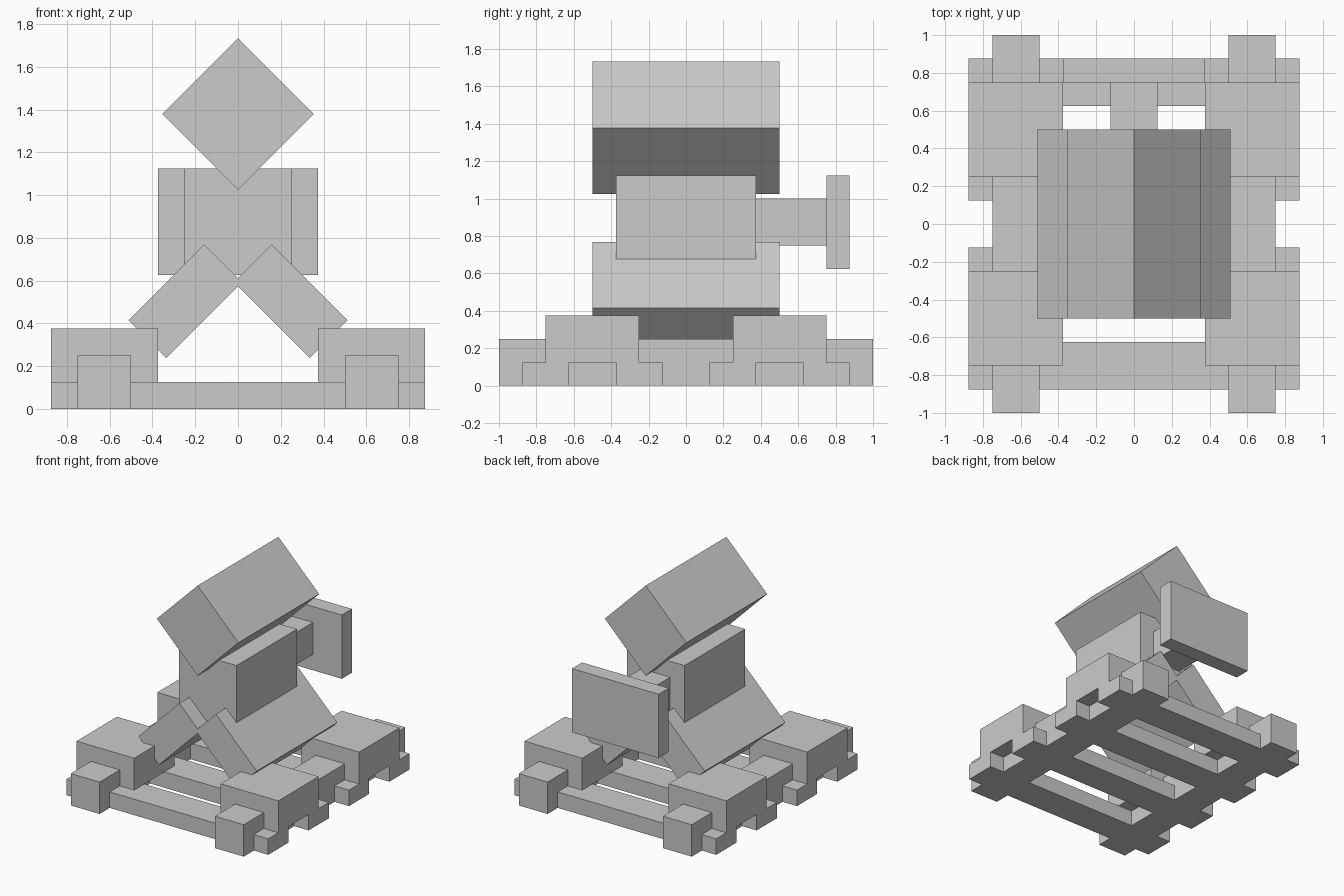
import bpy, math
from mathutils import Matrix

if "Cube" in bpy.data.objects:
    bpy.data.objects.remove(bpy.data.objects["Cube"])

grey = bpy.data.materials.new("plain grey")
grey.diffuse_color = (0.6, 0.6, 0.6, 1)
grey.use_nodes = True
grey.node_tree.nodes["Principled BSDF"].inputs["Base Color"].default_value = grey.diffuse_color


def box(name, center, size, tilt=0):
    """Box with full sizes, turned about the y axis by tilt degrees."""
    bpy.ops.mesh.primitive_cube_add(size=1)
    ob = bpy.context.object
    ob.name = ob.data.name = name
    ob.data.transform(Matrix.Rotation(math.radians(tilt), 4, 'Y') @ Matrix.Diagonal((*size, 1)))
    ob.location = center
    ob.data.materials.append(grey)
    return ob


# Base lattice: four crossbars and two long rails
for y in (-0.75, -0.25, 0.25, 0.75):
    box("crossbar", (0, y, 0.0625), (1.75, 0.25, 0.125))
for side, s in (("left", -1), ("right", 1)):
    box(side + "_rail", (s * 0.625, 0, 0.125), (0.25, 2, 0.25))
    # Raised corner blocks
    for end, y in (("front", -0.5), ("back", 0.5)):
        box(f"{side}_{end}_block", (s * 0.625, y, 0.25), (0.5, 0.5, 0.25))
    # Sloping supports that meet under the body
    box(side + "_support", (s * 0.247, 0, 0.503), (0.5, 1, 0.25), s * 45)

# Body with the rear arm and plate
box("body", (0, 0, 0.875), (0.5, 0.75, 0.5))
box("rear_arm", (0, 0.5625, 0.875), (0.25, 0.375, 0.25))
box("rear_plate", (0, 0.8125, 0.875), (0.75, 0.125, 0.5))

# Head block standing on its edge
box("head", (0, 0, 1.379), (0.5, 1, 0.5), 45)
